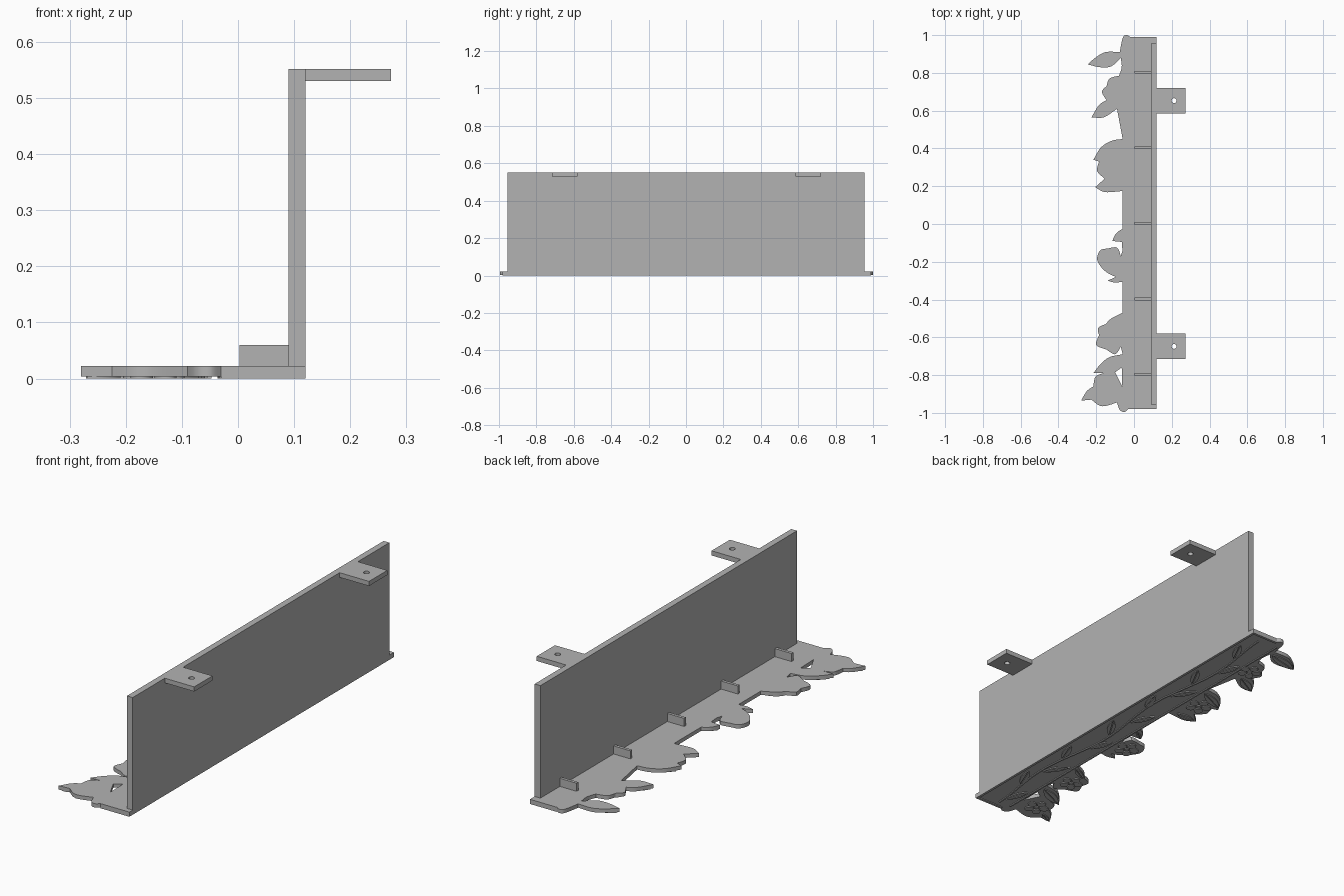
import bpy, bmesh, math
from mathutils import Vector

cube = bpy.data.objects.get("Cube")
if cube:
    bpy.data.objects.remove(cube, do_unlink=True)

# One plain grey material
grey = bpy.data.materials.new("plain_grey")
grey.use_nodes = True
grey.diffuse_color = (0.45, 0.45, 0.45, 1)
grey.node_tree.nodes["Principled BSDF"].inputs["Base Color"].default_value = grey.diffuse_color

PLATE_TOP = 0.022
RELIEF = 0.004


def prisms(name, outlines, low, high):
    """One object made of flat outlines extruded from low to high."""
    bm = bmesh.new()
    for outline in outlines:
        face = bm.faces.new([bm.verts.new((x, y, low)) for x, y in outline])
        new = bmesh.ops.extrude_face_region(bm, geom=[face])["geom"]
        verts = [v for v in new if isinstance(v, bmesh.types.BMVert)]
        bmesh.ops.translate(bm, vec=(0, 0, high - low), verts=verts)
    bmesh.ops.recalc_face_normals(bm, faces=bm.faces)
    mesh = bpy.data.meshes.new(name)
    bm.to_mesh(mesh)
    bm.free()
    mesh.materials.append(grey)
    obj = bpy.data.objects.new(name, mesh)
    bpy.context.collection.objects.link(obj)
    return obj


def rect(x0, x1, y0, y1):
    return [(x0, y0), (x1, y0), (x1, y1), (x0, y1)]


def ring(x, y, rx, ry=None, turn=0, count=20):
    """Ellipse outline, turned around its centre."""
    ry = ry or rx
    c, s = math.cos(turn), math.sin(turn)
    pts = []
    for i in range(count):
        a = math.tau * i / count
        u, v = rx * math.cos(a), ry * math.sin(a)
        pts.append((x + u * c - v * s, y + u * s + v * c))
    return pts


def cut(obj, outlines):
    """Cut vertical holes through an object."""
    cutter = prisms("hole_cutter", outlines, -1, 2)
    cutter.hide_render = True
    mod = obj.modifiers.new("holes", "BOOLEAN")
    mod.operation = "DIFFERENCE"
    mod.solver = "EXACT"
    mod.object = cutter
    bpy.context.view_layer.objects.active = obj
    bpy.ops.object.modifier_apply(modifier=mod.name)
    bpy.data.objects.remove(cutter, do_unlink=True)


def smooth(points, steps=5):
    """Smooth arc through the points; its ends stay sharp corners."""
    p = [Vector(q) for q in [points[0], *points, points[-1]]]
    arc = []
    for a, b, c, d in zip(p, p[1:], p[2:], p[3:]):
        for i in range(steps):
            t = i / steps
            arc.append(tuple(0.5 * (2 * b + (c - a) * t + (2 * a - 5 * b + 4 * c - d) * t * t
                                    + (3 * b - a - 3 * c + d) * t ** 3)))
    return arc


# Leafy edge, from back to front: each cluster is a list of smooth lobes
top_sprig = [
    [(-.02, .99), (-.04, 1), (-.06, .985), (-.075, .91)],
    [(-.075, .91), (-.15, .91), (-.205, .88), (-.245, .845)],
    [(-.245, .845), (-.18, .83), (-.12, .835), (-.07, .88)],
    [(-.07, .88), (-.065, .83), (-.08, .785)],
]
upper_flower = [
    [(-.08, .785), (-.13, .77), (-.145, .73)],
    [(-.145, .73), (-.17, .70), (-.145, .655)],
    [(-.145, .655), (-.185, .63), (-.225, .565)],
    [(-.225, .565), (-.16, .565), (-.09, .61)],
]
broad_flower = [
    [(-.06, .45), (-.12, .44), (-.175, .405), (-.215, .34)],
    [(-.215, .34), (-.185, .33)],
    [(-.185, .33), (-.195, .28), (-.155, .24)],
    [(-.155, .24), (-.205, .195)],
    [(-.205, .195), (-.16, .17), (-.11, .17), (-.06, .175)],
]
middle_flower = [
    [(-.06, -.025), (-.095, -.05), (-.115, -.09)],
    [(-.115, -.09), (-.065, -.095)],
    [(-.065, -.095), (-.06, -.15)],
    [(-.07, -.17), (-.09, -.125), (-.14, -.13)],
    [(-.14, -.13), (-.18, -.14), (-.195, -.19), (-.165, -.24)],
    [(-.165, -.24), (-.13, -.265), (-.095, -.28)],
    [(-.095, -.28), (-.14, -.30)],
    [(-.14, -.30), (-.10, -.31), (-.06, -.305)],
]
lower_flower = [
    [(-.06, -.47), (-.12, -.5), (-.15, -.53)],
    [(-.15, -.53), (-.19, -.55), (-.185, -.59)],
    [(-.185, -.59), (-.2, -.64), (-.145, -.665)],
    [(-.145, -.665), (-.1, -.69), (-.07, -.65)],
    [(-.07, -.65), (-.06, -.69)],
]
end_spray = [
    [(-.06, -.69), (-.13, -.705), (-.18, -.745), (-.215, -.79)],
    [(-.215, -.79), (-.165, -.79)],
    [(-.165, -.79), (-.205, -.81), (-.215, -.86)],
    [(-.215, -.86), (-.25, -.885), (-.28, -.935)],
    [(-.28, -.935), (-.225, -.93)],
    [(-.225, -.93), (-.17, -.965), (-.09, -.945)],
    [(-.09, -.945), (-.075, -.985), (-.05, -.995), (-.03, -.98)],
]
edge = []
for cluster in (top_sprig, upper_flower, broad_flower, middle_flower, lower_flower, end_spray):
    for lobe in cluster:
        edge += smooth(lobe)
    edge.append(cluster[-1][-1])
outline = []
for point in edge + [(-.03, -.98), (.12, -.98), (.12, .99)]:
    if not outline or (Vector(point) - Vector(outline[-1])).length > 1e-4:
        outline.append(point)

plate = prisms("floral_plate", [outline], RELIEF, PLATE_TOP)
cut(plate, [[(-.1, -.785), (-.065, -.76), (-.062, -.86), (-.078, -.83)]])

# Carved relief on the underside
carving = []


def leaf(base, tip, width):
    """Two leaf halves with a narrow vein between them."""
    base, tip = Vector(base), Vector(tip)
    along = tip - base
    side = Vector((-along.y, along.x)).normalized()
    for sign in (-1, 1):
        half = []
        for i in range(9):
            t = i / 8
            half.append(base + along * t + side * sign * (0.002 + width * math.sin(math.pi * t) ** 0.8))
        carving.append([tuple(v) for v in half])


def flower(x, y, size):
    """Five petals around a round centre."""
    for i in range(5):
        a = math.tau * i / 5 + 0.3
        reach = size * 0.62
        carving.append(ring(x + reach * math.cos(a), y + reach * math.sin(a),
                            size * 0.36, size * 0.33, a, 14))
    carving.append(ring(x, y, size * 0.2, count=12))


for x, y, size in ((-.1, .7, .055), (-.125, .31, .06), (-.125, -.2, .058),
                   (-.13, -.6, .055), (-.15, -.87, .058)):
    flower(x, y, size)
for base, tip, width in (((-.08, .885), (-.235, .847), .023), ((-.11, .63), (-.215, .572), .02),
                         ((-.07, .42), (-.2, .36), .02), ((-.09, .2), (-.19, .195), .015),
                         ((-.06, -.05), (-.11, -.085), .008), ((-.065, -.49), (-.14, -.53), .012),
                         ((-.07, -.72), (-.2, -.78), .022), ((-.21, -.9), (-.27, -.928), .01)):
    leaf(base, tip, width)


# Winding stem with alternating leaves along the strip
def stem_x(y):
    return 0.03 + 0.02 * math.sin(y * 8)


ys = [-0.94 + 1.88 * i / 60 for i in range(61)]
carving.append([(stem_x(y) - .004, y) for y in ys] + [(stem_x(y) + .004, y) for y in reversed(ys)])
for i in range(12):
    y = -0.9 + i * 0.15
    sign = 1 if i % 2 else -1
    leaf((stem_x(y) + sign * .01, y), (0.03 + sign * 0.06, y + 0.11), .016)
carving += [rect(.108, .12, -.98, .99), rect(-.055, -.047, -.94, .95),
            rect(-.03, .108, -.98, -.968), rect(-.02, .108, .978, .99)]
prisms("underside_carving", carving, 0, RELIEF)

# Upright back wall
prisms("back_wall", [rect(.09, .12, -.955, .955)], PLATE_TOP, .552)

# Support ribs on top of the plate
for i in range(5):
    y = 0.003 + (i - 2) * 0.4
    prisms("support_rib", [rect(.003, .09, y - .007, y + .007)], PLATE_TOP, .06)

# Mounting tabs with screw holes
for y in (-.648, .653):
    tab = prisms("mounting_tab", [rect(.12, .273, y - .068, y + .068)], .53, .552)
    cut(tab, [ring(.212, y, .013)])

# Smooth the curved sides, keep the corners sharp
bpy.ops.object.select_all(action="DESELECT")
for obj in bpy.context.scene.objects:
    if obj.type == "MESH" and obj.name.startswith(("floral", "underside", "mounting")):
        obj.select_set(True)
        bpy.context.view_layer.objects.active = obj
bpy.ops.object.shade_smooth_by_angle(angle=math.radians(30))
